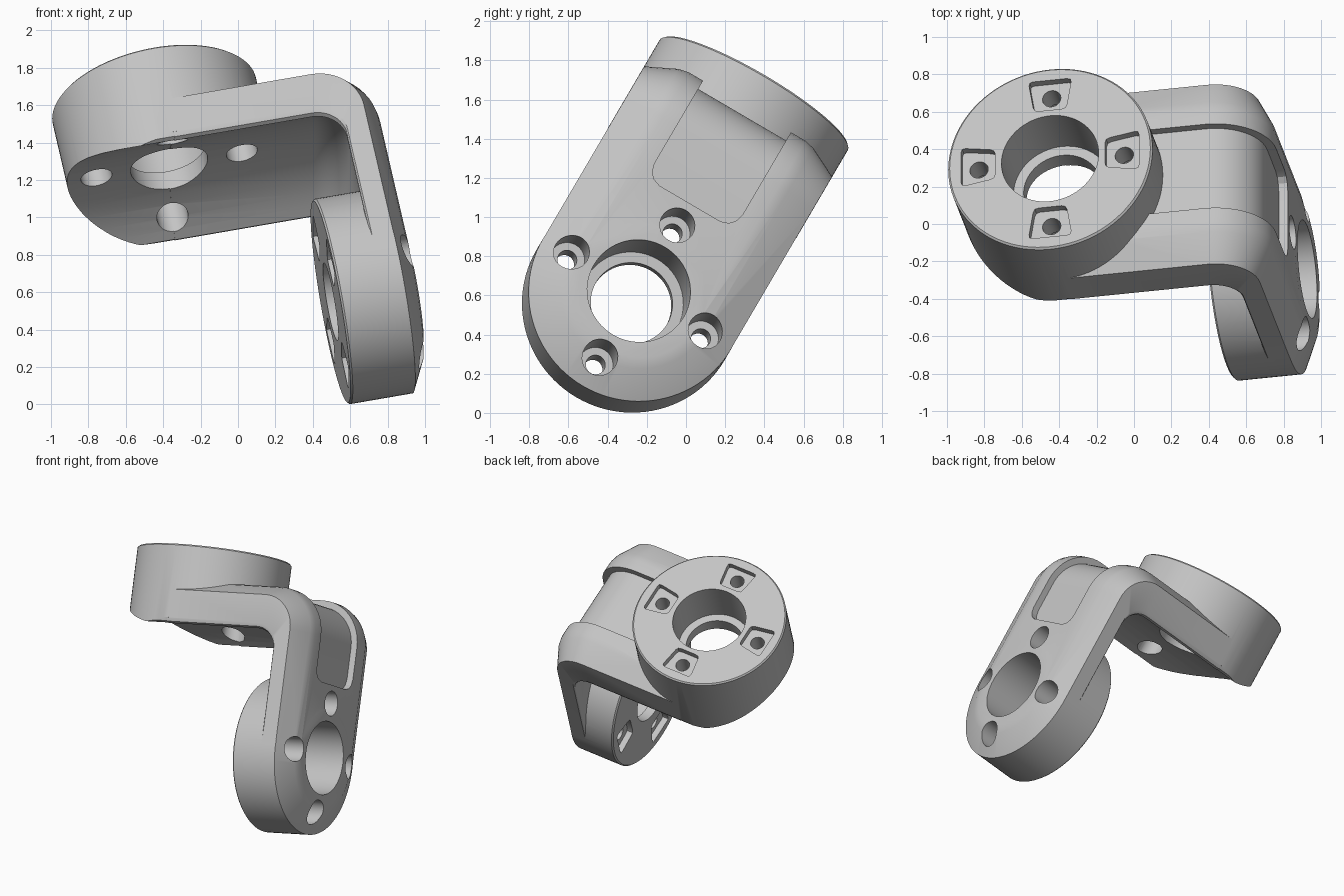
import bpy, bmesh
from math import sin, cos, pi, radians
from mathutils import Matrix, Vector

cube = bpy.data.objects.get("Cube")
if cube:
    bpy.data.objects.remove(cube, do_unlink=True)

# Bracket frame: x across the top arm, y across the width, z up the side arm
MID = -0.523          # centre line of the width
R = 0.557             # radius of both round ends
TOP_X, SIDE_Z = -0.13, 0.226
TOP_FACE, SIDE_FACE = 1.641, 0.55
BOLT = 0.396


def loft(name, sections):
    """Skin a row of closed sections and cap both ends."""
    bm = bmesh.new()
    rows = [[bm.verts.new(p) for p in s] for s in sections]
    k = len(rows[0])
    for a, b in zip(rows, rows[1:]):
        for i in range(k):
            j = (i + 1) % k
            bm.faces.new((a[i], a[j], b[j], b[i]))
    bm.faces.new(rows[0])
    bm.faces.new(rows[-1])
    bmesh.ops.recalc_face_normals(bm, faces=bm.faces)
    mesh = bpy.data.meshes.new(name)
    bm.to_mesh(mesh)
    bm.free()
    ob = bpy.data.objects.new(name, mesh)
    bpy.context.collection.objects.link(ob)
    return ob


def boolean(target, tool, operation="DIFFERENCE"):
    mod = target.modifiers.new("boolean", "BOOLEAN")
    mod.operation, mod.solver, mod.object = operation, "EXACT", tool
    bpy.context.view_layer.objects.active = target
    bpy.ops.object.modifier_apply(modifier=mod.name)
    bpy.data.objects.remove(tool, do_unlink=True)


def on_top(u, v, h):
    return (TOP_X + u, MID + v, h)


def on_side(u, v, h):
    return (h, MID + v, SIDE_Z + u)


def turned(name, place, profile, u=0, v=0, n=64):
    """Turned solid from (radius, height) pairs."""
    return loft(name, [[place(u + r * cos(2 * pi * i / n), v + r * sin(2 * pi * i / n), h)
                        for i in range(n)] for r, h in profile])


def rail(a, z, r, start, end, n=12):
    """L-shaped path with a rounded corner."""
    arc = [pi / 2 * i / n for i in range(n + 1)]
    return ([(start, z)] + [(a - r + r * sin(t), z - r + r * cos(t)) for t in arc] + [(a, end)])


def outer_rail(depth, start=TOP_X, end=SIDE_Z):
    return rail(0.99 - depth, 1.40 - depth, 0.33 - depth, start, end)


# Arm section: chamfered outside, hollowed inside with rounded lips
outer = [(0.556, 0.09), (0.40, 0.013), (0.345, 0.001)]
outer = [(-s, d) for s, d in outer] + outer[::-1]
half = [(0.556, 0.70), (0.548, 0.83), (0.525, 0.885)]
half += [(s, (s / R) ** 2) for s in (0.47, 0.4, 0.32, 0.24, 0.16, 0.08)]
inner = half + [(0, 0)] + [(-s, f) for s, f in half[::-1]]

rails = [(s, outer_rail(d)) for s, d in outer]
rails += [(s, rail(0.82 - 0.05 * f, 1.227 - 0.18 * f, 0.16, TOP_X, SIDE_Z)) for s, f in inner]
bracket = loft("bracket", [[(path[i][0], MID + s, path[i][1]) for s, path in rails]
                           for i in range(len(rails[0][1]))])

# Shallow recess wrapping round the outside of the bend
floor = outer_rail(0.05, 0.2, 0.84)
above = rail(1.1, 1.51, 0.44, 0.2, 0.84)
widths = [0.26] * len(floor)
for z, w in ((0.795, 0.247), (0.768, 0.222), (0.753, 0.18)):
    floor.append((0.94, z))
    above.append((1.1, z))
    widths.append(w)
boolean(bracket, loft("recess_cutter", [
    [(f[0], MID - w, f[1]), (f[0], MID + w, f[1]), (g[0], MID + w, g[1]), (g[0], MID - w, g[1])]
    for f, g, w in zip(floor, above, widths)]))

# Round boss on top, hollowed below like the arm
top_boss = turned("top_boss", on_top, [(R, 1.0), (R, TOP_FACE - 0.01), (R - 0.01, TOP_FACE)], n=96)
hollow = [(0.7, 0.8), (0.7, 1.104)] + [(s, 1.23 - 0.18 * f) for s, f in inner]
hollow += [(-0.7, 1.104), (-0.7, 0.8)]
boolean(top_boss, loft("hollow_cutter", [[(x, MID + s, z) for s, z in hollow] for x in (-0.9, 0.6)]))
boolean(bracket, top_boss, "UNION")

# Round boss on the inside of the side arm, chamfered on the outside
side_boss = turned("side_boss", on_side, [
    (R - 0.01, SIDE_FACE), (R, SIDE_FACE + 0.01), (R, 0.901),
    (0.401, 0.978), (0.346, 0.990)], n=96)
boolean(bracket, side_boss, "UNION")


def rounded(corners, r=0.025):
    pts = []
    for i, p in enumerate(corners):
        a = p + (corners[i - 1] - p).normalized() * r
        b = p + (corners[(i + 1) % len(corners)] - p).normalized() * r
        pts += [a, (a + b + 2 * p) / 4, b]
    return pts


# Stepped bores, bolt holes and shallow pockets in both ends
pocket = rounded([Vector(c) for c in ((0.30, -0.088), (0.485, -0.118), (0.485, 0.118), (0.30, 0.088))])
ends = [
    (on_top, [(0.21, 0.9), (0.21, 1.31), (0.265, 1.31), (0.265, 1.75)],
     [(0.085, 0.9), (0.085, 1.45), (0.05, 1.45), (0.05, 1.75)], (TOP_FACE - 0.045, 1.75)),
    (on_side, [(0.21, 0.4), (0.21, 0.62), (0.265, 0.62), (0.265, 1.1)],
     [(0.05, 0.4), (0.05, 0.74), (0.09, 0.74), (0.09, 1.1)], (0.4, SIDE_FACE + 0.045)),
]
for place, bore, bolt, span in ends:
    boolean(bracket, turned("bore_cutter", place, bore))
    for q in range(4):
        c, s = cos(q * pi / 2), sin(q * pi / 2)
        boolean(bracket, turned("bolt_cutter", place, bolt, BOLT * c, BOLT * s, 32))
        boolean(bracket, loft("pocket_cutter", [
            [place(p.x * c - p.y * s, p.x * s + p.y * c, h) for p in pocket] for h in span]))

# Tilt into the resting pose
tilt = Matrix.Rotation(radians(-30.4), 4, "X") @ Matrix.Rotation(radians(-11.3), 4, "Y")
bracket.data.transform(tilt)

# Plain grey finish
grey = bpy.data.materials.new("grey")
grey.use_nodes = True
colour = (0.55, 0.55, 0.55, 1)
grey.diffuse_color = colour
grey.node_tree.nodes["Principled BSDF"].inputs["Base Color"].default_value = colour
bracket.data.materials.clear()
bracket.data.materials.append(grey)
for poly in bracket.data.polygons:
    poly.material_index = 0

bpy.ops.object.select_all(action="DESELECT")
bracket.select_set(True)
bpy.context.view_layer.objects.active = bracket
bpy.ops.object.shade_smooth_by_angle(angle=radians(25))
